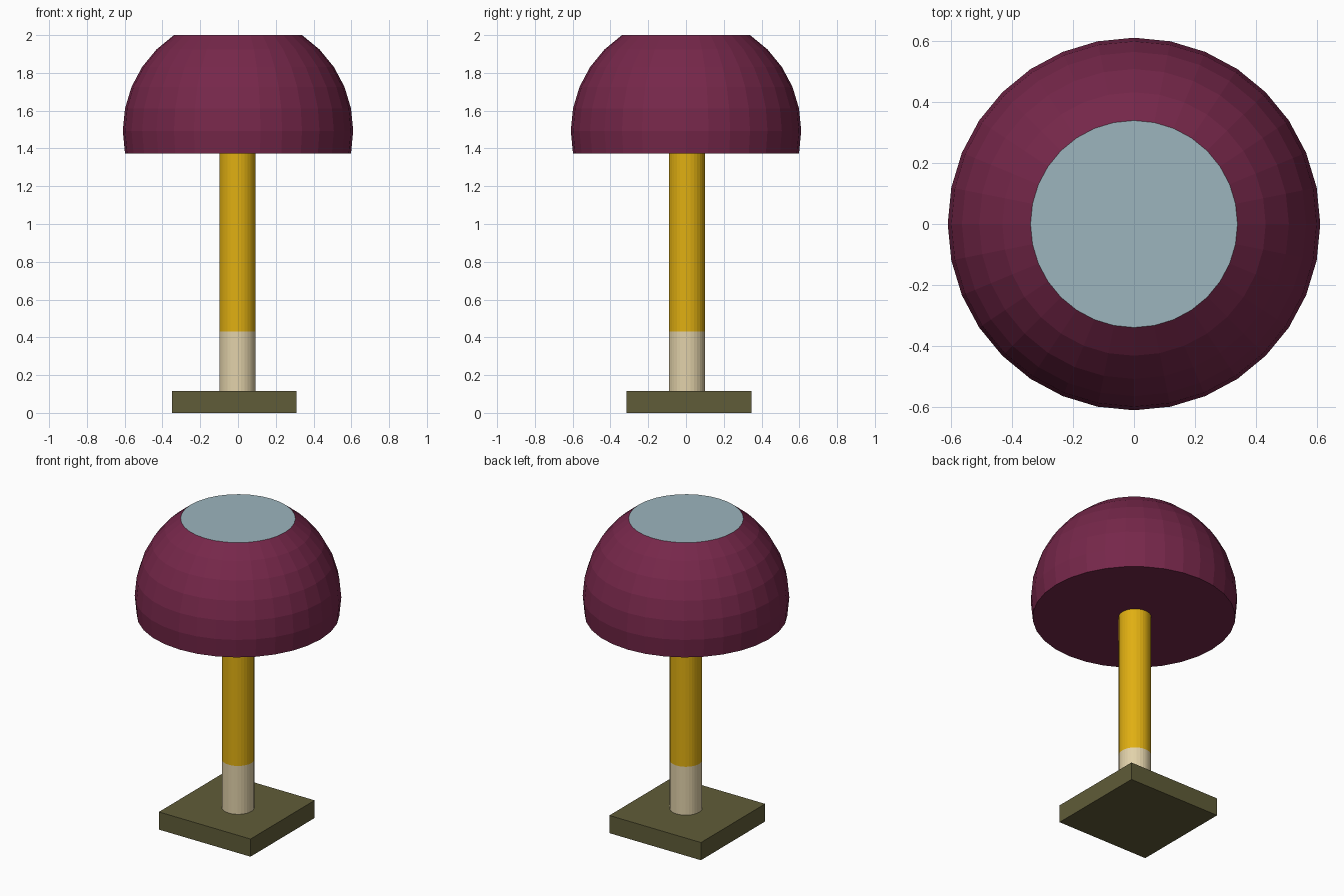
import bpy, bmesh, math

if "Cube" in bpy.data.objects:
    bpy.data.objects.remove(bpy.data.objects["Cube"])


def material(name, rgb):
    # sRGB 0-255 to linear
    lin = [((c / 255 + 0.055) / 1.055) ** 2.4 if c > 10 else c / 255 / 12.92 for c in rgb]
    m = bpy.data.materials.new(name)
    m.diffuse_color = (*lin, 1)
    m.use_nodes = True
    m.node_tree.nodes["Principled BSDF"].inputs["Base Color"].default_value = m.diffuse_color
    return m


PLUM = material("plum", (118, 39, 74))
GLASS = material("grey blue", (156, 181, 189))
YELLOW = material("golden yellow", (224, 175, 18))
CREAM = material("cream", (226, 210, 170))
OLIVE = material("olive", (96, 92, 56))


def stack(name, rings, sides, mats, x=0, y=0):
    """Closed solid made from (radius, z) rings around a vertical axis."""
    bm = bmesh.new()
    loops = []
    for r, z in rings:
        loops.append([bm.verts.new((x + r * math.cos(math.tau * i / sides),
                                    y + r * math.sin(math.tau * i / sides), z))
                      for i in range(sides)])
    for a, b in zip(loops, loops[1:]):
        for i in range(sides):
            j = (i + 1) % sides
            bm.faces.new((a[i], a[j], b[j], b[i]))
    bm.faces.new(loops[0][::-1])
    top = bm.faces.new(loops[-1])
    top.material_index = len(mats) - 1
    mesh = bpy.data.meshes.new(name)
    bm.to_mesh(mesh)
    bm.free()
    for m in mats:
        mesh.materials.append(m)
    obj = bpy.data.objects.new(name, mesh)
    bpy.context.collection.objects.link(obj)
    return obj


# Square base slab, slightly off centre
bpy.ops.mesh.primitive_cube_add(size=1, location=(-0.02, 0.016, 0.0575))
base = bpy.context.object
base.name = "base"
base.scale = (0.66, 0.66, 0.115)
base.data.materials.append(OLIVE)

# Two-colour pole
stack("lower_pole", [(0.096, 0.115), (0.096, 0.43)], 32, [CREAM], -0.003, 0.005)
stack("upper_pole", [(0.096, 0.43), (0.096, 1.38)], 32, [YELLOW], -0.003, 0.005)

# Faceted dome shade: a sphere cut at the top and bottom, with a grey top disc
R, CZ, STEP = 0.61, 1.493, math.pi / 16
stack("shade", [(R * math.cos(k * STEP), CZ + R * math.sin(k * STEP)) for k in range(-1, 6)],
      32, [PLUM, GLASS])
